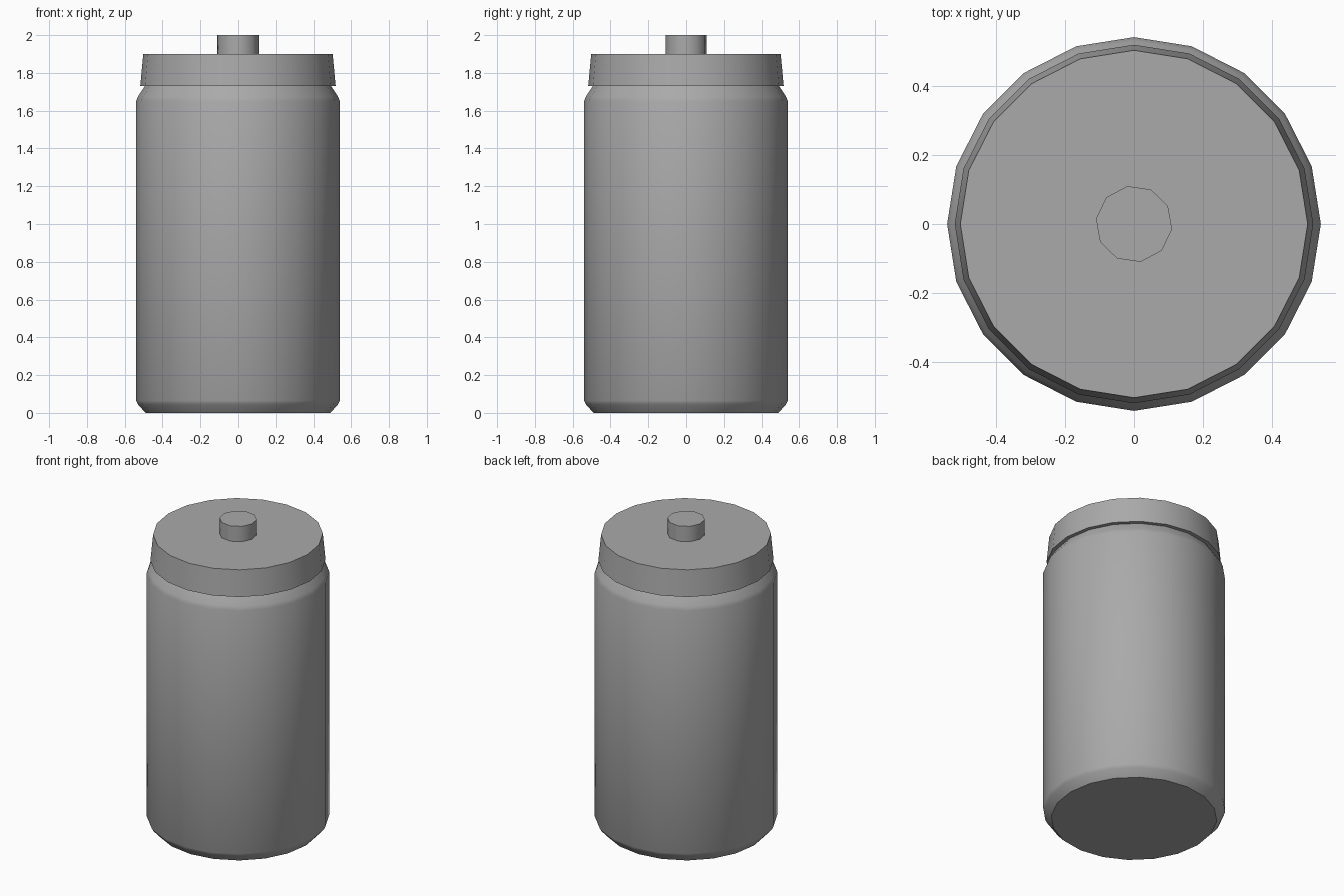
import bpy
import bmesh
import math

cube = bpy.data.objects.get("Cube")
if cube:
    bpy.data.objects.remove(cube, do_unlink=True)

grey = bpy.data.materials.new("plain_grey")
colour = (0.4, 0.4, 0.4, 1)
grey.diffuse_color = colour
grey.use_nodes = True
for node in grey.node_tree.nodes:
    if node.type == 'BSDF_PRINCIPLED':
        node.inputs["Base Color"].default_value = colour


def turned(name, profile, sides, turn=0):
    """Closed solid of revolution from (radius, height) points, bottom to top."""
    bm = bmesh.new()
    rings = []
    for radius, z in profile:
        angles = [math.radians(turn) + math.tau * i / sides for i in range(sides)]
        rings.append([bm.verts.new((radius * math.cos(a), radius * math.sin(a), z))
                      for a in angles])
    for low, high in zip(rings, rings[1:]):
        for i in range(sides):
            j = (i + 1) % sides
            bm.faces.new((low[i], low[j], high[j], high[i]))
    bm.faces.new(rings[0][::-1])
    bm.faces.new(rings[-1])
    mesh = bpy.data.meshes.new(name)
    bm.to_mesh(mesh)
    bm.free()
    mesh.materials.append(grey)
    obj = bpy.data.objects.new(name, mesh)
    bpy.context.collection.objects.link(obj)
    bpy.ops.object.select_all(action='DESELECT')
    obj.select_set(True)
    bpy.context.view_layer.objects.active = obj
    bpy.ops.object.shade_smooth_by_angle(angle=math.radians(40))
    return obj


# Jar body with a bevelled foot and shoulder
turned("jar_body", [(0.49, 0), (0.53, 0.045), (0.54, 0.065),
                    (0.54, 1.65), (0.53, 1.675), (0.49, 1.735)], 20)
# Tapered lid
turned("lid", [(0.518, 1.73), (0.502, 1.90)], 20)
# Knob on the lid
turned("lid_knob", [(0.111, 1.90), (0.111, 2.0)], 10, turn=-8)
